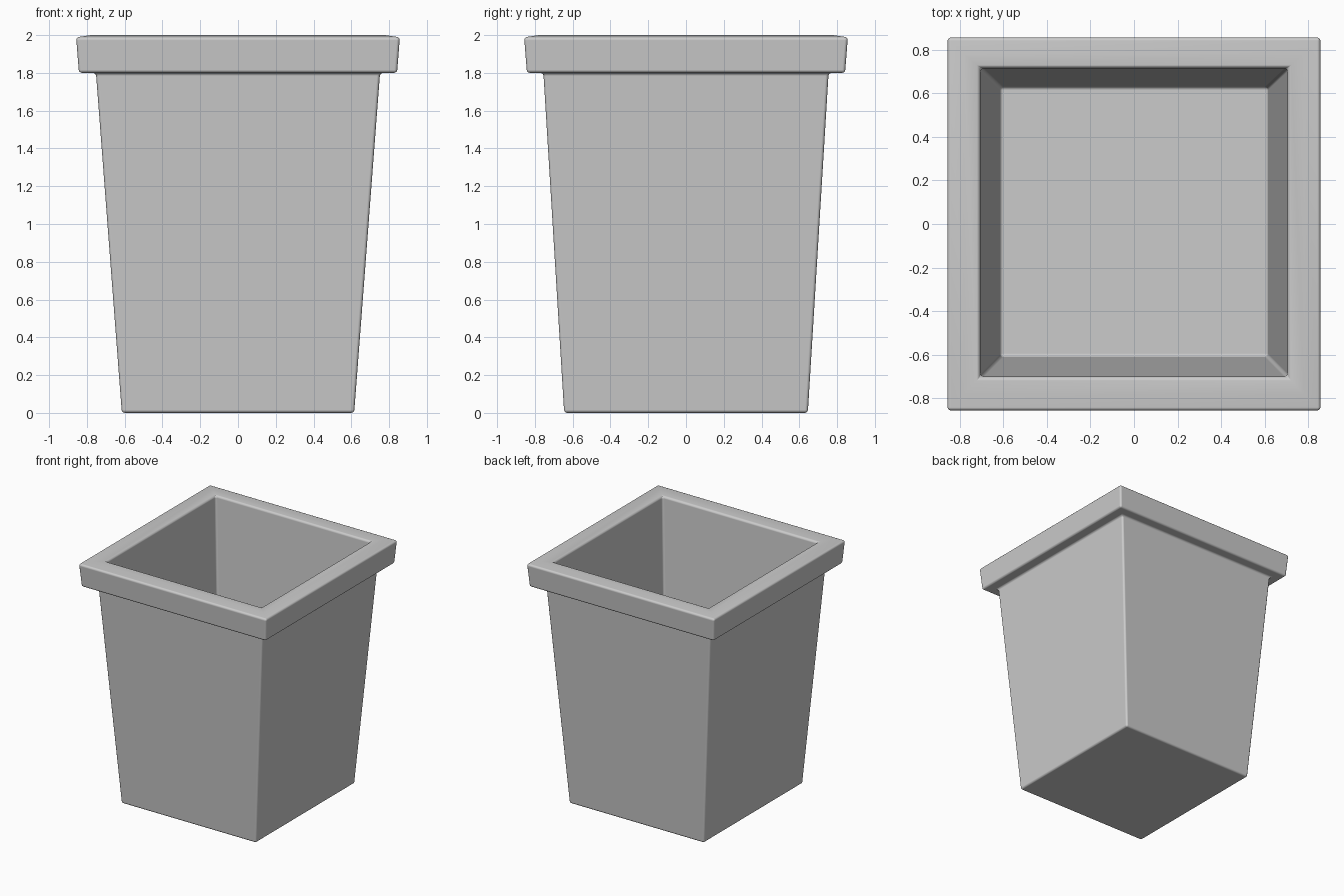
import bpy, bmesh

if "Cube" in bpy.data.objects:
    bpy.data.objects.remove(bpy.data.objects["Cube"])

# Square cross-sections from the base, up the outside, over the rim and down inside:
# (half width x, half width y, z, y offset)
sections = [
    (0.615, 0.645, 0.005, 0.0),   # base
    (0.752, 0.755, 1.80, 0.0),    # top of tapered body
    (0.842, 0.842, 1.80, 0.0),    # rim underside
    (0.857, 0.857, 1.988, 0.0),   # rim outer edge
    (0.78, 0.78, 2.0, 0.0),       # rim crown
    (0.705, 0.708, 1.992, 0.007), # opening
    (0.615, 0.62, 0.20, 0.01),    # inside floor
]

bm = bmesh.new()
rings = []
for hx, hy, z, oy in sections:
    rings.append([bm.verts.new((sx * hx, sy * hy + oy, z))
                  for sx, sy in ((-1, -1), (1, -1), (1, 1), (-1, 1))])
for lower, upper in zip(rings, rings[1:]):
    for i in range(4):
        j = (i + 1) % 4
        bm.faces.new((lower[i], lower[j], upper[j], upper[i]))
bm.faces.new(rings[0][::-1])
bm.faces.new(rings[-1])
bmesh.ops.recalc_face_normals(bm, faces=bm.faces[:])
for v in bm.verts:
    if v.co.z < 0.01:
        v.co.z = 0.0

mesh = bpy.data.meshes.new("square_planter")
bm.to_mesh(mesh)
bm.free()
planter = bpy.data.objects.new("square_planter", mesh)
bpy.context.collection.objects.link(planter)

# Small rounded edges
bevel = planter.modifiers.new("soft_edges", 'BEVEL')
bevel.width = 0.016
bevel.segments = 3
bevel.limit_method = 'ANGLE'
bevel.angle_limit = 0.5
bevel.harden_normals = True

bpy.context.view_layer.objects.active = planter
planter.select_set(True)
bpy.ops.object.shade_smooth()
